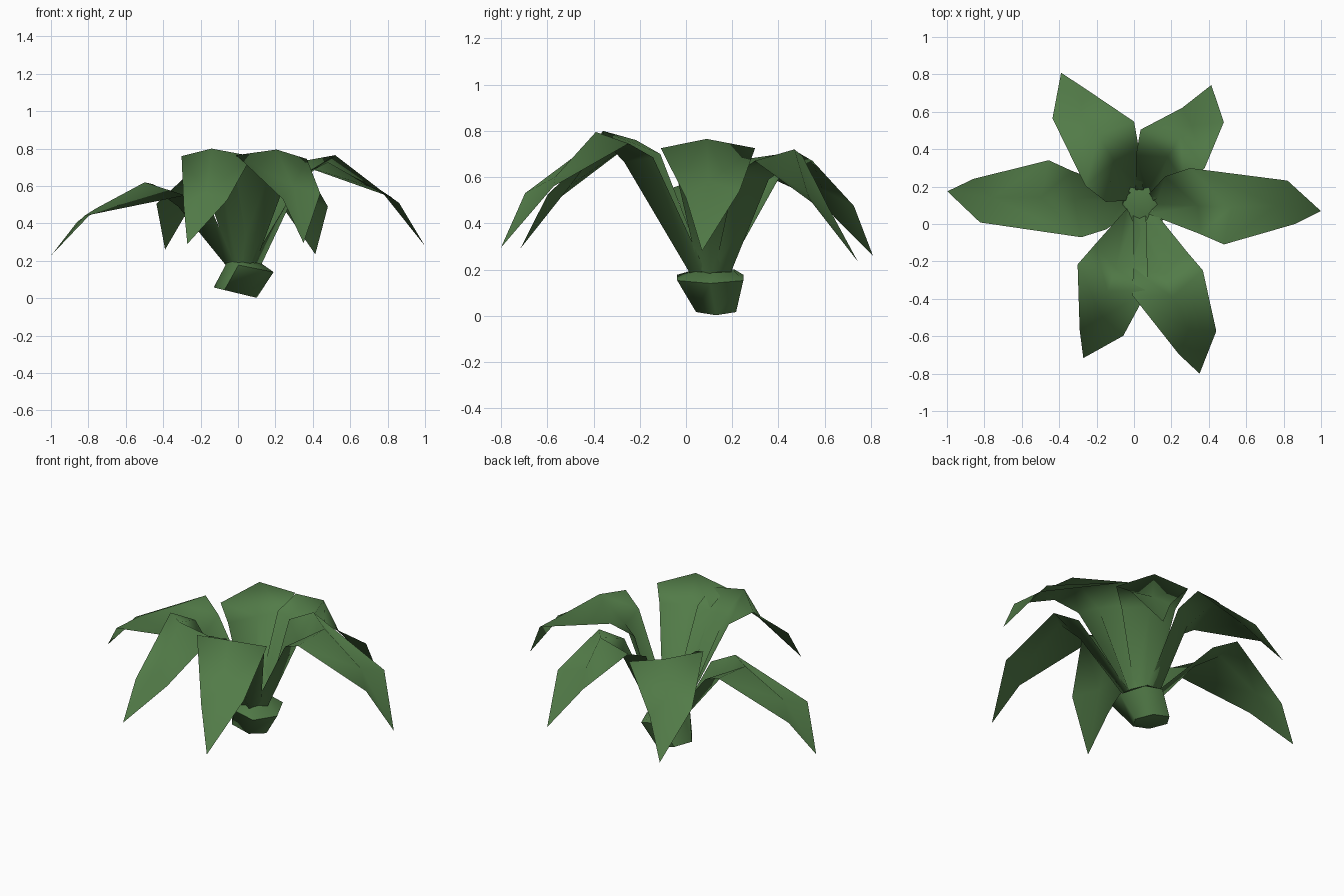
import bpy, bmesh
from math import cos, sin, radians, copysign
from mathutils import Vector

cube = bpy.data.objects.get("Cube")
if cube:
    bpy.data.objects.remove(cube, do_unlink=True)

green = bpy.data.materials.new("leaf_green")
green.use_nodes = True
green.diffuse_color = (0.085, 0.2, 0.065, 1)
green.node_tree.nodes["Principled BSDF"].inputs["Base Color"].default_value = green.diffuse_color

CENTRE = Vector((0.03, 0.11, 0))


def finish(bm, name, angle):
    mesh = bpy.data.meshes.new(name)
    bm.to_mesh(mesh)
    bm.free()
    mesh.materials.append(green)
    obj = bpy.data.objects.new(name, mesh)
    bpy.context.collection.objects.link(obj)
    bpy.ops.object.select_all(action='DESELECT')
    obj.select_set(True)
    bpy.context.view_layer.objects.active = obj
    bpy.ops.object.shade_smooth_by_angle(angle=radians(angle))
    return obj


def leaf(name, azimuth, reach, shoulder, skew, peak, roll, fold_z, tip_z, lean):
    """Arching leaf: grooved stem, wide shoulder, folded end and pointed tip."""
    a = radians(azimuth)
    out, side = Vector((cos(a), sin(a), 0)), Vector((-sin(a), cos(a), 0))
    bm = bmesh.new()

    def point(r, lateral, z):
        return bm.verts.new(CENTRE + out * r + side * lateral + Vector((0, 0, z)))

    fold = reach - 0.16
    root_mid = point(0.09, 0, 0.17)
    stem_mid = point(shoulder - 0.05, 0, peak - 0.13)
    top = point(shoulder + 0.08 + skew / 2, 0, peak)
    crease = point(fold - 0.08, lean / 2, fold_z + 0.055)
    tip = point(reach, 0, tip_z)
    twist = copysign(0.015, lean)
    for s in (1, -1):
        root = point(0.05, 0.055 * s, 0.2)
        stem = point(shoulder - 0.13 - skew * s, 0.15 * s, peak - 0.1 - roll * s)
        wide = point(shoulder - skew * s, 0.2 * s, peak - 0.04 - roll * s)
        end = point(fold - 0.025 * s, 0.115 * s + lean, fold_z + twist * s)
        for face in ((root_mid, stem_mid, stem, root), (stem_mid, top, wide, stem),
                     (top, crease, wide), (wide, crease, end), (end, crease, tip)):
            bm.faces.new(face if s > 0 else face[::-1])
    finish(bm, name, 150)


# Six leaves around the root
leaf("left_leaf", -2.4, 0.97, 0.36, 0.10, 0.765, 0, 0.525, 0.28, 0.04)
leaf("right_leaf", 176.4, 1.03, 0.40, 0.10, 0.62, 0.03, 0.425, 0.23, 0.04)
leaf("front_left_leaf", -70.6, 0.965, 0.45, 0, 0.795, 0.01, 0.545, 0.295, 0.045)
leaf("front_right_leaf", -110, 0.88, 0.42, 0, 0.8, 0, 0.51, 0.29, 0.045)
leaf("back_left_leaf", 58.8, 0.74, 0.34, 0, 0.72, -0.01, 0.475, 0.235, -0.045)
leaf("back_right_leaf", 121, 0.815, 0.31, 0.08, 0.71, 0, 0.49, 0.26, 0.05)

# Lopsided six-sided root bulb: floor, belly and neck rings
bm = bmesh.new()
rings = []
for cx, cy, z, rx, ry, slope in ((-0.015, 0.13, 0.03, 0.115, 0.1, 0.24),
                                 (0.065, 0.105, 0.165, 0.125, 0.165, 0.2),
                                 (0.035, 0.125, 0.195, 0.09, 0.1, 0.1)):
    ring = []
    for i in range(6):
        dx, dy = rx * cos(radians(60 * i)), ry * sin(radians(60 * i))
        ring.append(bm.verts.new((cx + dx, cy + dy, z - slope * dx)))
    rings.append(ring)
for low, high in zip(rings, rings[1:]):
    for i in range(6):
        j = (i + 1) % 6
        bm.faces.new((low[i], low[j], high[j], high[i]))
bm.faces.new(rings[0][::-1])
bm.faces.new(rings[-1])
finish(bm, "root_bulb", 62)
